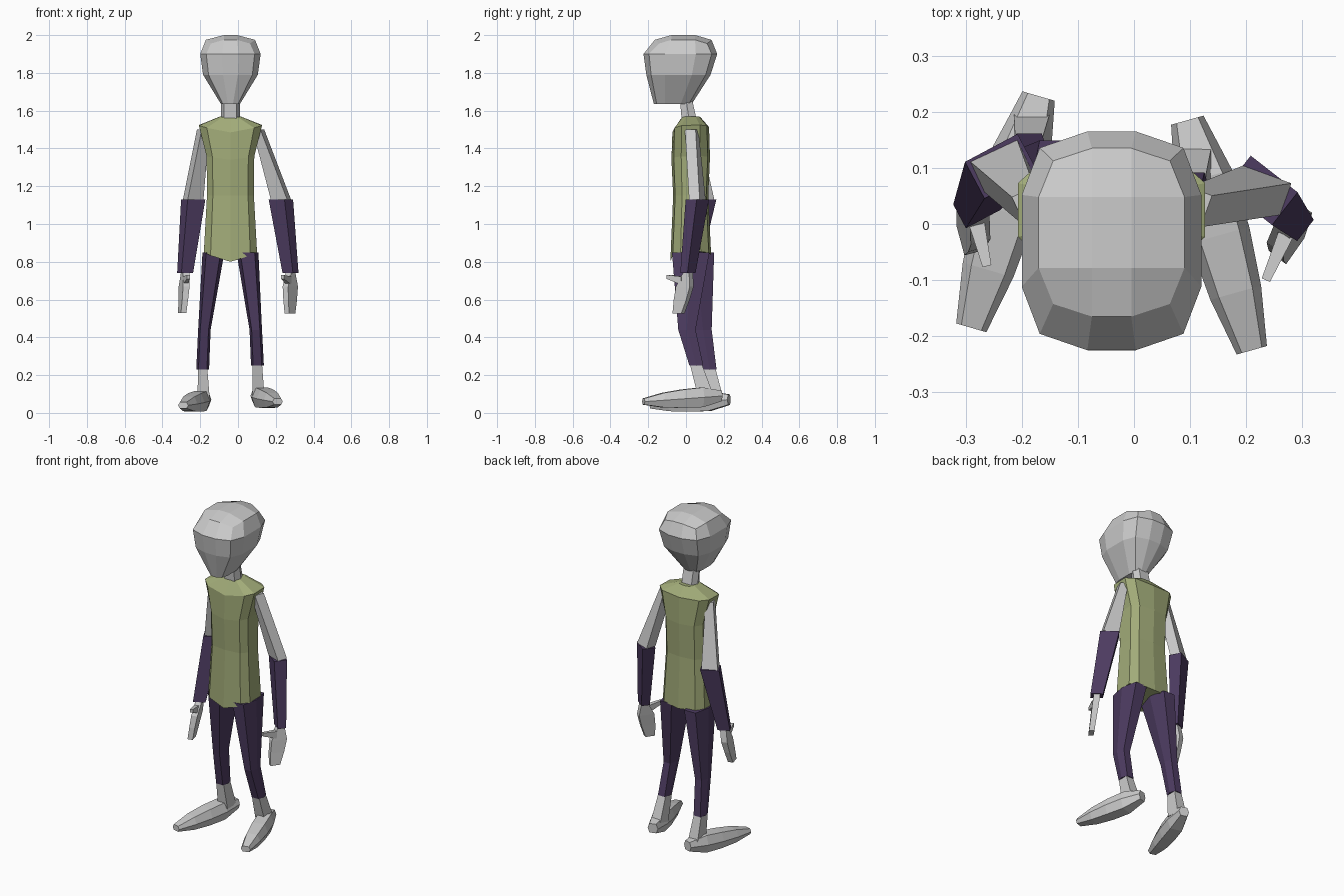
import bpy
import bmesh
from math import cos, sin, pi, radians, copysign
from mathutils import Vector

default_cube = bpy.data.objects.get("Cube")
if default_cube:
    bpy.data.objects.remove(default_cube, do_unlink=True)

UP = Vector((0, 0, 1))
MIDDLE = -0.04  # the body's own centre line in x


def make_material(name, *colour):
    material = bpy.data.materials.new(name)
    material.use_nodes = True
    material.diffuse_color = (*colour, 1)
    shader = material.node_tree.nodes["Principled BSDF"]
    shader.inputs["Base Color"].default_value = material.diffuse_color
    return material


skin = make_material("pale grey", 0.6, 0.6, 0.6)
shirt_green = make_material("olive green", 0.36, 0.41, 0.19)
cloth = make_material("dark purple", 0.075, 0.045, 0.12)


def polygon(count, start, power):
    """Cross-section on a rounded square; a lower power is squarer."""
    angles = [start + 2 * pi * step / count for step in range(count)]
    return [(copysign(abs(cos(angle)) ** power, cos(angle)),
             copysign(abs(sin(angle)) ** power, sin(angle))) for angle in angles]


box = polygon(4, pi / 4, 0)
hexagon = polygon(6, 0, 0.6)
body_section = polygon(10, -pi / 2, 0.6)


def finish(mesh_builder, name, material):
    bmesh.ops.recalc_face_normals(mesh_builder, faces=mesh_builder.faces)
    mesh = bpy.data.meshes.new(name)
    mesh_builder.to_mesh(mesh)
    mesh_builder.free()
    mesh.materials.append(material)
    part = bpy.data.objects.new(name, mesh)
    bpy.context.collection.objects.link(part)


def loft(name, material, rings):
    """Skin a closed tube through rings of points."""
    builder = bmesh.new()
    loops = [[builder.verts.new(point) for point in ring] for ring in rings]
    for lower, upper in zip(loops, loops[1:]):
        for index in range(len(lower)):
            before = index - 1
            builder.faces.new((lower[before], lower[index], upper[index], upper[before]))
    builder.faces.new(loops[0])
    builder.faces.new(loops[-1])
    finish(builder, name, material)


def segment(name, material, section, start, end, sizes, across, depth):
    """Tube from start to end; sizes are half width and half depth, evenly spaced."""
    rings = []
    for index, (half_width, half_depth) in enumerate(sizes):
        centre = Vector(start).lerp(Vector(end), index / (len(sizes) - 1))
        rings.append([centre + across * u * half_width + depth * v * half_depth
                      for u, v in section])
    loft(name, material, rings)


def upright(name, material, section, start, end, sizes, turn=0):
    """Limb segment with level rings, turned about the vertical."""
    across = Vector((cos(radians(turn)), sin(radians(turn)), 0))
    segment(name, material, section, start, end, sizes, across, UP.cross(across))


def forward(name, material, section, start, end, sizes):
    """Level segment whose rings stand across its heading."""
    heading = Vector(end) - Vector(start)
    across = heading.cross(UP).normalized()
    segment(name, material, section, start, end, sizes, across, UP)


# Head: gridded cube reshaped by level (height, half width, half depth, centre y)
head_levels = [(1.635, 0.05, 0.1, -0.07), (1.79, 0.145, 0.17, -0.04),
               (1.9, 0.16, 0.195, -0.03), (1.975, 0.13, 0.15, -0.015)]
builder = bmesh.new()
bmesh.ops.create_cube(builder, size=2)
bmesh.ops.subdivide_edges(builder, edges=builder.edges[:], cuts=2, use_grid_fill=True)
for vert in builder.verts:
    x, y, z = vert.co
    height, half_width, half_depth, centre_y = head_levels[round((z + 1) * 1.5)]
    outer_x, outer_y = abs(x) > 0.9, abs(y) > 0.9
    reach_x = (0.8 if outer_y else 1) if outer_x else 0.27
    reach_y = (0.85 if outer_x else 1) if outer_y else 0.42
    if z > 0.9:
        # The crown rises inside its rim and drops at the corners
        height += 0.025 - 0.025 * (outer_x or outer_y) - 0.02 * (outer_x and outer_y)
    vert.co = (MIDDLE + copysign(reach_x * half_width, x),
               centre_y + copysign(reach_y * half_depth, y), height)
finish(builder, "head", skin)

upright("neck", skin, hexagon, (MIDDLE, 0.02, 1.53), (MIDDLE, 0, 1.66),
        [(0.05, 0.045), (0.05, 0.035)])

# Shirt: side height, dip at the centre front, half width, half depth
shirt_levels = [(0.855, 0.055, 0.145, 0.108), (1.15, 0, 0.128, 0.093),
                (1.36, 0.02, 0.13, 0.102), (1.525, 0.04, 0.172, 0.097),
                (1.57, 0.01, 0.055, 0.05)]
shirt_rings = []
for height, dip, half_width, half_depth in shirt_levels:
    shirt_rings.append([
        Vector((MIDDLE + u * half_width, 0.025 + v * half_depth,
                height - dip * (1 - abs(u)) ** 0.7 * (1 if v < 0 else 0.3)))
        for u, v in body_section])
loft("shirt", shirt_green, shirt_rings)

# Joints of the two differently posed sides
poses = {
    "left": dict(
        arm_turn=-20, sleeve_turn=-38, hand_turn=55,
        shoulder=(0.108, 0.03, 1.5), elbow=(0.227, 0.06, 1.13),
        wrist=(0.278, 0.01, 0.74), palm=(0.27, -0.02, 0.7),
        thumb=(0.235, -0.1, 0.72), fingers=(0.275, -0.04, 0.525),
        hip=(0.05, 0.025, 0.85), knee=(0.094, 0.005, 0.44),
        cuff=(0.103, 0.055, 0.25), ankle=(0.108, 0.105, 0.09),
        heel=(0.095, 0.185, 0.09), toe=(0.21, -0.225, 0.06)),
    "right": dict(
        arm_turn=25, sleeve_turn=28, hand_turn=105,
        shoulder=(-0.185, 0.03, 1.5), elbow=(-0.237, 0.103, 1.13),
        wrist=(-0.28, 0.03, 0.74), palm=(-0.28, 0, 0.7),
        thumb=(-0.262, -0.075, 0.72), fingers=(-0.295, -0.025, 0.53),
        hip=(-0.13, 0.05, 0.85), knee=(-0.178, 0.09, 0.44),
        cuff=(-0.187, 0.125, 0.23), ankle=(-0.182, 0.155, 0.08),
        heel=(-0.17, 0.228, 0.07), toe=(-0.29, -0.185, 0.04)),
}

# Half sizes shared by both sides
arm_sizes = [(0.022, 0.03), (0.046, 0.03)]
sleeve_sizes = [(0.053, 0.037), (0.035, 0.024)]
hand_sizes = [(0.02, 0.018), (0.045, 0.018), (0.04, 0.016), (0.028, 0.015)]
thumb_sizes = [(0.014, 0.022), (0.008, 0.01)]
thigh_sizes = [(0.058, 0.108), (0.033, 0.05)]
shin_sizes = [(0.033, 0.05), (0.034, 0.04)]
ankle_sizes = [(0.025, 0.032), (0.032, 0.042)]
foot_sizes = [(0.03, 0.03), (0.053, 0.057), (0.055, 0.053), (0.047, 0.042), (0.028, 0.018)]

for side, pose in poses.items():
    # Arm and hand
    upright(side + "_upper_arm", skin, box, pose["shoulder"], pose["elbow"],
            arm_sizes, pose["arm_turn"])
    upright(side + "_sleeve", cloth, box, pose["elbow"], pose["wrist"],
            sleeve_sizes, pose["sleeve_turn"])
    upright(side + "_hand", skin, box, pose["wrist"], pose["fingers"],
            hand_sizes, pose["hand_turn"])
    forward(side + "_thumb", skin, box, pose["palm"], pose["thumb"], thumb_sizes)
    # Trouser leg, ankle and foot
    upright(side + "_thigh", cloth, hexagon, pose["hip"], pose["knee"], thigh_sizes)
    upright(side + "_shin", cloth, hexagon, pose["knee"], pose["cuff"], shin_sizes)
    upright(side + "_ankle", skin, box, pose["cuff"], pose["ankle"], ankle_sizes)
    forward(side + "_foot", skin, hexagon, pose["heel"], pose["toe"], foot_sizes)
